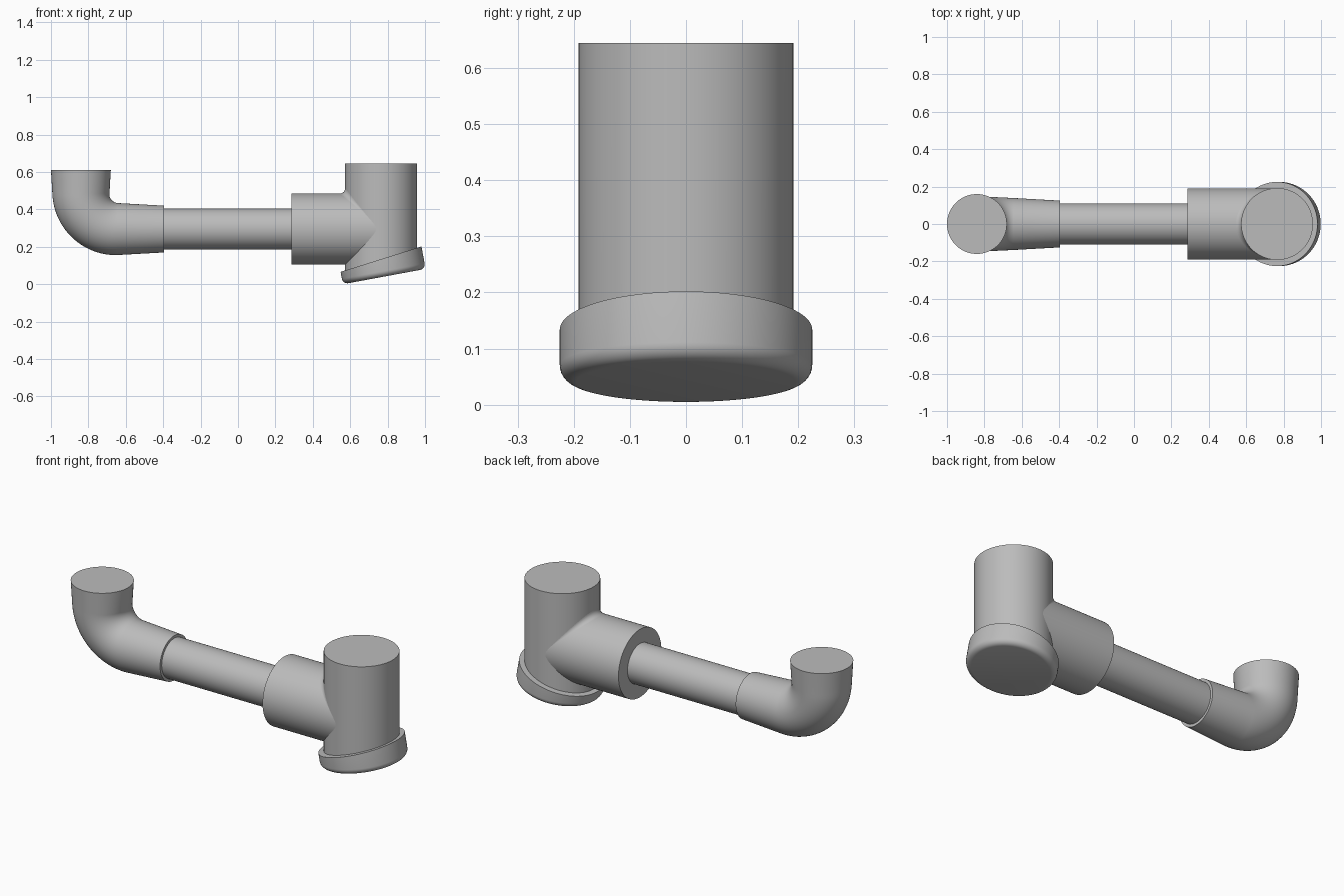
import bpy, bmesh
from math import sin, cos, pi, radians, sqrt
from mathutils import Vector, Matrix

SEG = 96
cube = bpy.data.objects.get("Cube")
if cube:
    bpy.data.objects.remove(cube, do_unlink=True)

grey = bpy.data.materials.new("plain grey")
grey.use_nodes = True
colour = (0.5, 0.5, 0.5, 1)
grey.diffuse_color = colour
grey.node_tree.nodes["Principled BSDF"].inputs["Base Color"].default_value = colour


def finish(name, bm):
    bmesh.ops.recalc_face_normals(bm, faces=bm.faces)
    mesh = bpy.data.meshes.new(name)
    bm.to_mesh(mesh)
    bm.free()
    mesh.materials.append(grey)
    obj = bpy.data.objects.new(name, mesh)
    bpy.context.collection.objects.link(obj)
    bpy.ops.object.select_all(action='DESELECT')
    obj.select_set(True)
    bpy.context.view_layer.objects.active = obj
    bpy.ops.object.shade_smooth_by_angle(angle=radians(35))
    return obj


def sweep(rings):
    """Closed round tube in the XZ plane; ring = (x, z, heading, radius)."""
    bm = bmesh.new()
    loops = []
    for x, z, heading, r in rings:
        across = Vector((-sin(heading), 0, cos(heading)))
        loops.append([bm.verts.new(Vector((x, 0, z)) + r * (
            across * cos(2 * pi * i / SEG) + Vector((0, sin(2 * pi * i / SEG), 0))))
            for i in range(SEG)])
    for a, b in zip(loops, loops[1:]):
        for i in range(SEG):
            j = (i + 1) % SEG
            bm.faces.new((a[i], a[j], b[j], b[i]))
    bm.faces.new(loops[0])
    bm.faces.new(loops[-1])
    return bm, loops


UP = pi / 2
AXIS_Z = 0.295

# Elbow: flared upright mouth, quarter bend, tapered socket
bend_r, bend_x, bend_z = 0.195, -0.645, 0.49
elbow = [(-0.84, 0.612, -UP, 0.16)]
STEPS = 24
for k in range(STEPS + 1):
    t = k / STEPS
    a = pi + t * UP
    elbow.append((bend_x + bend_r * cos(a), bend_z + bend_r * sin(a),
                  a - 1.5 * pi, 0.153 - 0.014 * t))
elbow.append((-0.395, AXIS_Z, 0, 0.125))
finish("elbow", sweep(elbow)[0])

# Straight pipe and wide branch sleeve
finish("connecting_pipe", sweep([(-0.42, AXIS_Z, 0, 0.11), (0.3, AXIS_Z, 0, 0.11)])[0])
BRANCH_R, BODY_R, BODY_X = 0.19, 0.192, 0.765
finish("branch_sleeve", sweep([(0.285, AXIS_Z, 0, BRANCH_R), (BODY_X, AXIS_Z, 0, BRANCH_R)])[0])

# Upright body, its foot slanted to sit inside the end cap
bm, loops = sweep([(BODY_X, 0.06, UP, BODY_R), (BODY_X, 0.645, UP, BODY_R)])
for v in loops[0]:
    v.co.z += (v.co.x - BODY_X) * 0.25
finish("upright_body", bm)

# Small fillet where the sleeve meets the upright body
bm = bmesh.new()
rows = []
for i in range(41):
    y = 0.188 * (i / 20 - 1)
    r = 0.028 * (1 - (y / 0.188) ** 2) + 0.0005
    cx = BODY_X - sqrt(BODY_R ** 2 - y * y) - r
    cz = AXIS_Z + sqrt(BRANCH_R ** 2 - y * y) + r
    rows.append([bm.verts.new((cx + r * cos(k * UP / 6), y, cz - r * sin(k * UP / 6)))
                 for k in range(7)])
for a, b in zip(rows, rows[1:]):
    for k in range(6):
        bm.faces.new((a[k], a[k + 1], b[k + 1], b[k]))
finish("joint_fillet", bm)

# Tilted end cap: rounded bottom edge and a steeper slanted rim
CAP_R, ROUND = 0.225, 0.03
profile = []
for k in range(9):
    a = k * UP / 8
    profile.append((0, ROUND * (1 - cos(a)), UP, CAP_R - ROUND * (1 - sin(a))))
profile.append((0, 0.0945, UP, CAP_R))
bm, loops = sweep(profile)
for v in loops[-1]:
    v.co.z += v.co.x * 0.122
bm.transform(Matrix.Translation((0.782, 0, 0.041)) @ Matrix.Rotation(radians(-10.5), 4, 'Y'))
finish("end_cap", bm)
